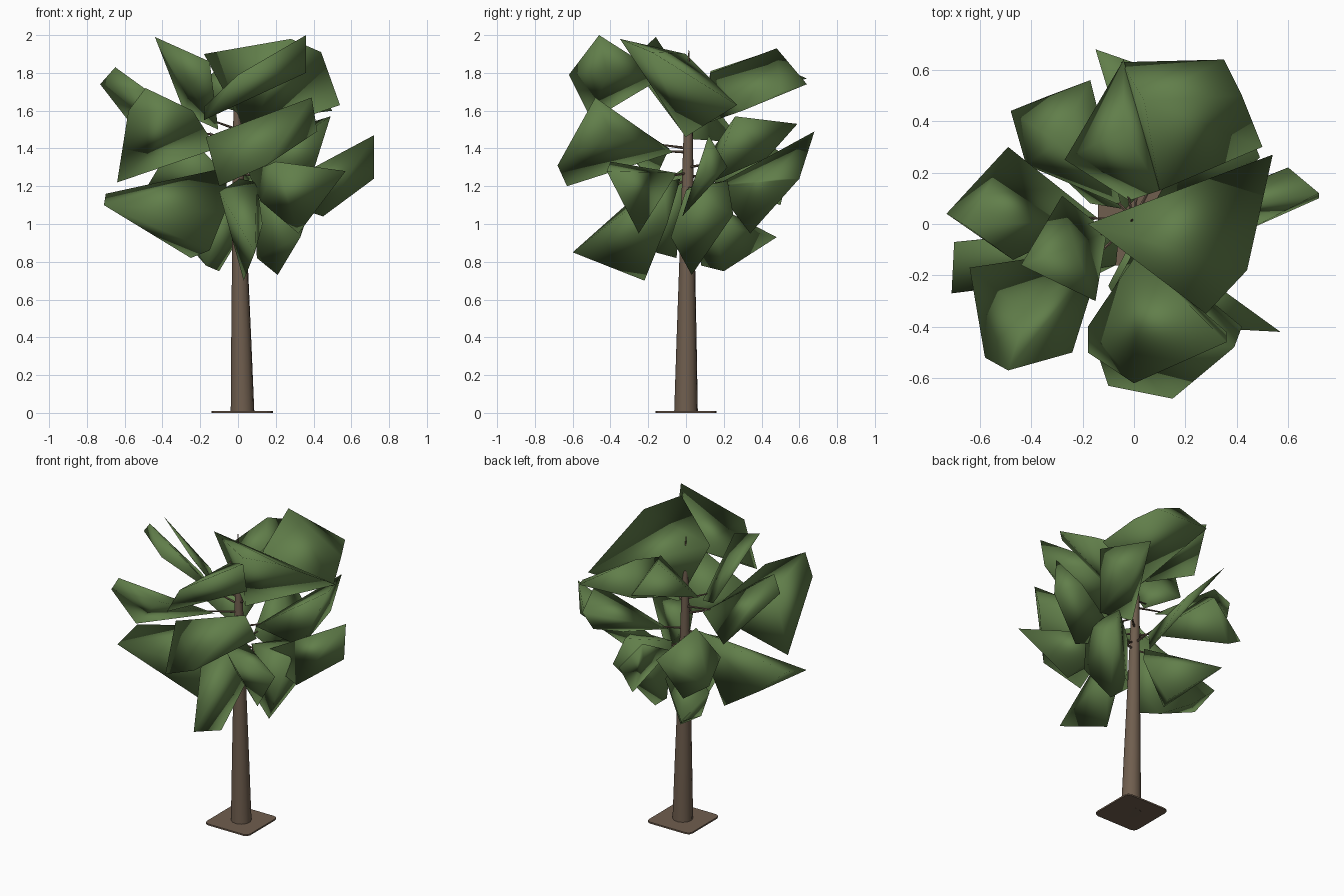
import bpy
import bmesh
from mathutils import Vector

default_cube = bpy.data.objects.get("Cube")
if default_cube:
    bpy.data.objects.remove(default_cube, do_unlink=True)


def make_material(name, colour):
    material = bpy.data.materials.new(name)
    material.use_nodes = True
    material.diffuse_color = (*colour, 1)
    shader = next(n for n in material.node_tree.nodes if n.type == "BSDF_PRINCIPLED")
    shader.inputs["Base Color"].default_value = (*colour, 1)
    return material


bark = make_material("bark brown", (.16, .112, .077))
foliage = make_material("leaf green", (.12, .21, .069))


def add_object(name, bm, material, smooth=True):
    mesh = bpy.data.meshes.new(name)
    bm.to_mesh(mesh)
    bm.free()
    mesh.materials.append(material)
    for polygon in mesh.polygons:
        polygon.use_smooth = smooth
    obj = bpy.data.objects.new(name, mesh)
    bpy.context.scene.collection.objects.link(obj)
    return obj


def trunk_axis(height):
    """Centre of the gently leaning trunk at a given height."""
    return Vector((.024, 0, 0)).lerp(Vector((-.01, .015, 1.92)), height / 1.92)


def add_tube(name, centres, radii, sides):
    """Skin a tapering tube through a chain of centres."""
    bm = bmesh.new()
    turn = (centres[-1] - centres[0]).to_track_quat("Z", "Y").to_matrix().to_4x4()
    rings = []
    for centre, radius in zip(centres, radii):
        made = bmesh.ops.create_circle(bm, segments=sides, radius=radius, matrix=turn)
        bmesh.ops.translate(bm, verts=made["verts"], vec=centre)
        rings.append(made["verts"])
    for low, high in zip(rings, rings[1:]):
        for i in range(sides):
            j = (i + 1) % sides
            bm.faces.new((low[i], low[j], high[j], high[i]))
    bm.faces.new(rings[0][::-1])
    bm.faces.new(rings[-1])
    obj = add_object(name, bm, bark)
    bpy.context.view_layer.objects.active = obj
    obj.select_set(True)
    bpy.ops.object.shade_smooth_by_angle()
    obj.select_set(False)


# Ground plate with clipped corners
bm = bmesh.new()
bmesh.ops.create_cube(bm, size=1)
bmesh.ops.scale(bm, verts=bm.verts, vec=(.325, .325, .01))
bmesh.ops.translate(bm, verts=bm.verts, vec=(.022, 0, .005))
corners = [e for e in bm.edges if abs(e.verts[0].co.z - e.verts[1].co.z) > .005]
bmesh.ops.bevel(bm, geom=corners, offset=.03, segments=2, profile=.5, affect="EDGES")
add_object("ground_plate", bm, bark, smooth=False)

# Tapering trunk
trunk_rings = {0: .063, .4: .053, .8: .042, 1.5: .024, 1.8: .01, 1.92: .002}
add_tube("trunk", [trunk_axis(z) for z in trunk_rings], list(trunk_rings.values()), 12)


def leaf(name, height, *outer, reach=.07, bulge=.03):
    """Closed wedge of foliage from the trunk to its outer corners, on a twig."""
    corners = [Vector(p) for p in outer]
    middle = sum(corners, Vector()) / len(corners)
    start = trunk_axis(height)
    outward = Vector((middle.x, middle.y, 0)).normalized()
    root = start + outward * reach
    outline = [root] + corners
    centre = sum(outline, Vector()) / len(outline)

    # Both sides swell softly away from the average plane
    normal = Vector()
    for a, b in zip(outline, outline[1:] + outline[:1]):
        normal += (a - centre).cross(b - centre)
    normal.normalize()

    bm = bmesh.new()
    for point in outline + [centre + normal * bulge, centre - normal * bulge]:
        bm.verts.new(point)
    hull = bmesh.ops.convex_hull(bm, input=bm.verts)
    inside = [v for v in hull["geom_interior"] if isinstance(v, bmesh.types.BMVert)]
    bmesh.ops.delete(bm, geom=inside, context="VERTS")
    bmesh.ops.recalc_face_normals(bm, faces=bm.faces)
    add_object(name + "_leaf", bm, foliage)
    add_tube(name + "_twig", [start, root.lerp(centre, .2)], [.008, .004], 6)


# Crown leaves
leaf("crown_left", 1.46, (-.18, 0, 1.9), (.28, -.35, 1.98), (.44, -.18, 1.91),
     (.54, .27, 1.63), reach=.06, bulge=.01)
leaf("crown_front", 1.78, (-.18, -.4, 1.62), (-.18, -.5, 1.55), (0, -.62, 1.79),
     (.36, -.42, 1.8), (.36, -.46, 2), reach=.13, bulge=.02)
leaf("crown_back", 1.54, (-.05, .63, 1.75), (.04, .48, 1.93), (.35, .64, 1.74),
     (.42, .5, 1.7), (.5, .3, 1.6), (.1, .13, 1.8), reach=.13, bulge=.02)
leaf("crown_ridge", 1.6, (-.27, .25, 1.67), (-.04, .37, 1.89), (-.04, .64, 1.77),
     (.1, .13, 1.81), reach=.08, bulge=.02)
leaf("crown_right", 1.5, (-.28, .11, 1.58), (-.44, -.16, 1.99), (-.15, -.3, 1.86),
     reach=.11, bulge=.02)
leaf("crown_far_right", 1.45, (-.49, .3, 1.43), (-.73, .04, 1.74), (-.65, -.01, 1.83),
     (-.47, -.14, 1.7), reach=.14, bulge=.02)

# Middle leaves
leaf("middle_right", 1.4, (-.64, -.17, 1.22), (-.58, -.52, 1.6), (-.49, -.57, 1.72),
     (-.24, -.5, 1.6), reach=.15)
leaf("middle_front", 1.38, (-.17, -.42, 1.46), (-.1, -.63, 1.2), (.15, -.68, 1.31),
     (.42, -.4, 1.49), (.39, -.48, 1.67), reach=.08)
leaf("middle_front_left", 1.27, (.2, -.4, 1.33), (.57, -.42, 1.28), (.32, -.25, .95),
     (.12, -.2, 1.12), reach=.08)
leaf("middle_left", 1.15, (.6, .22, 1.3), (.72, .12, 1.47), (.72, .1, 1.24),
     (.45, -.02, 1.04), reach=.12)
leaf("middle_back_left", 1.3, (.49, .26, 1.57), (.36, .59, 1.53), (.39, .43, 1.35),
     (.38, .13, 1.22), reach=.1, bulge=.02)
leaf("middle_back", 1.2, (-.15, .68, 1.49), (.08, .6, 1.24), (.16, .34, .95),
     reach=.14)
leaf("middle_back_right", 1.25, (-.42, .23, 1.3), (-.48, .44, 1.2), (-.33, .5, 1.1),
     (-.17, .56, 1.34), (-.3, .32, 1.5), reach=.08)

# Lower leaves
leaf("lower_front", 1.24, (-.1, -.24, 1.17), (.09, -.6, .85), (.03, -.22, .7),
     (.13, -.1, 1), (.1, -.12, 1.22), reach=.04, bulge=.02)
leaf("lower_right", 1.3, (-.7, -.07, 1.16), (-.71, -.27, 1.1), (-.15, -.2, .86),
     (-.07, -.16, 1.06), (-.25, -.05, .82), (-.5, -.05, .98), reach=.06, bulge=.02)
leaf("lower_back_right", 1.15, (-.35, .25, 1.05), (-.3, .48, .93), (-.1, .2, .75),
     (-.17, .08, .78), (.05, .15, 1), reach=.06, bulge=.02)
leaf("lower_left", 1.2, (.3, .22, 1.23), (.37, .25, 1.05), (.38, 0, 1.18),
     (.33, -.08, .93), (.21, .03, .73), (.1, .06, .82), reach=.08, bulge=.02)
